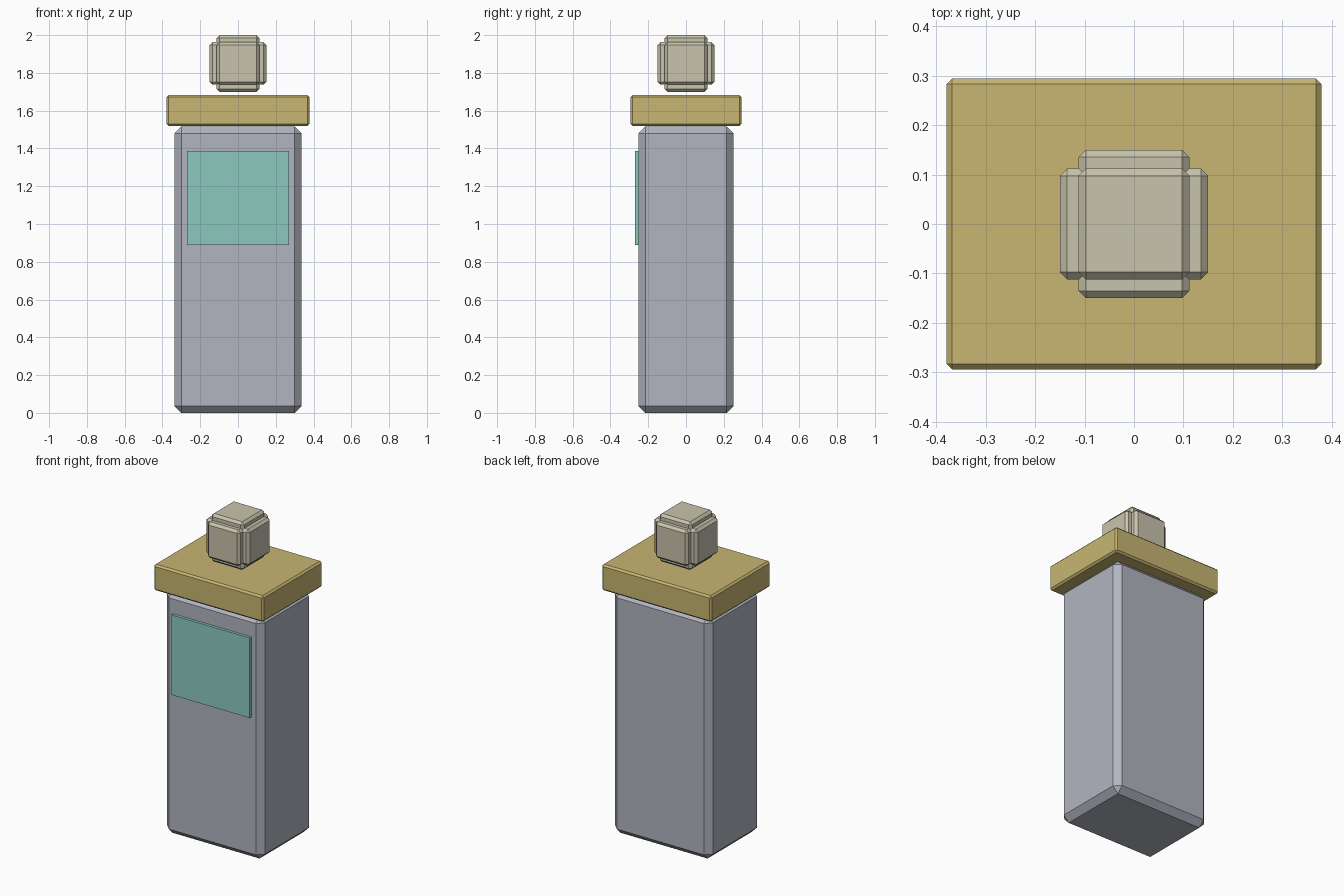
import bpy

cube = bpy.data.objects.get("Cube")
if cube:
    bpy.data.objects.remove(cube, do_unlink=True)


def material(name, rgb):
    # sRGB 0-255 to linear
    linear = [(c / 255 / 12.92) if c < 11 else ((c / 255 + 0.055) / 1.055) ** 2.4 for c in rgb]
    mat = bpy.data.materials.new(name)
    mat.use_nodes = True
    mat.diffuse_color = (*linear, 1)
    mat.node_tree.nodes["Principled BSDF"].inputs["Base Color"].default_value = (*linear, 1)
    return mat


def box(name, size, center, mat, bevel=0):
    bpy.ops.mesh.primitive_cube_add(size=1, location=center)
    obj = bpy.context.object
    obj.name = name
    obj.scale = size
    bpy.ops.object.transform_apply(location=False, rotation=False, scale=True)
    obj.data.materials.append(mat)
    if bevel:
        mod = obj.modifiers.new("chamfer", 'BEVEL')
        mod.width = bevel
        mod.segments = 1
    return obj


grey = material("cool grey", (178, 181, 192))
gold = material("dull gold", (200, 182, 114))
stone = material("pale stone", (200, 196, 173))
teal = material("teal panel", (140, 201, 190))

# Pillar and its cap slab
box("pillar_body", (0.674, 0.505, 1.516), (0, 0, 0.758), grey, 0.037)
box("cap_slab", (0.757, 0.588, 0.163), (0, 0, 1.601), gold, 0.011)

# Front panel
box("front_panel", (0.539, 0.034, 0.499), (0, -0.253, 1.138), teal)

# Floating finial: three crossed blocks, each long on one axis
for axis, label in enumerate(("side", "depth", "upright")):
    size = [0.225] * 3
    size[axis] = 0.3
    box("finial_" + label + "_block", size, (0, 0, 1.85), stone, 0.015)
